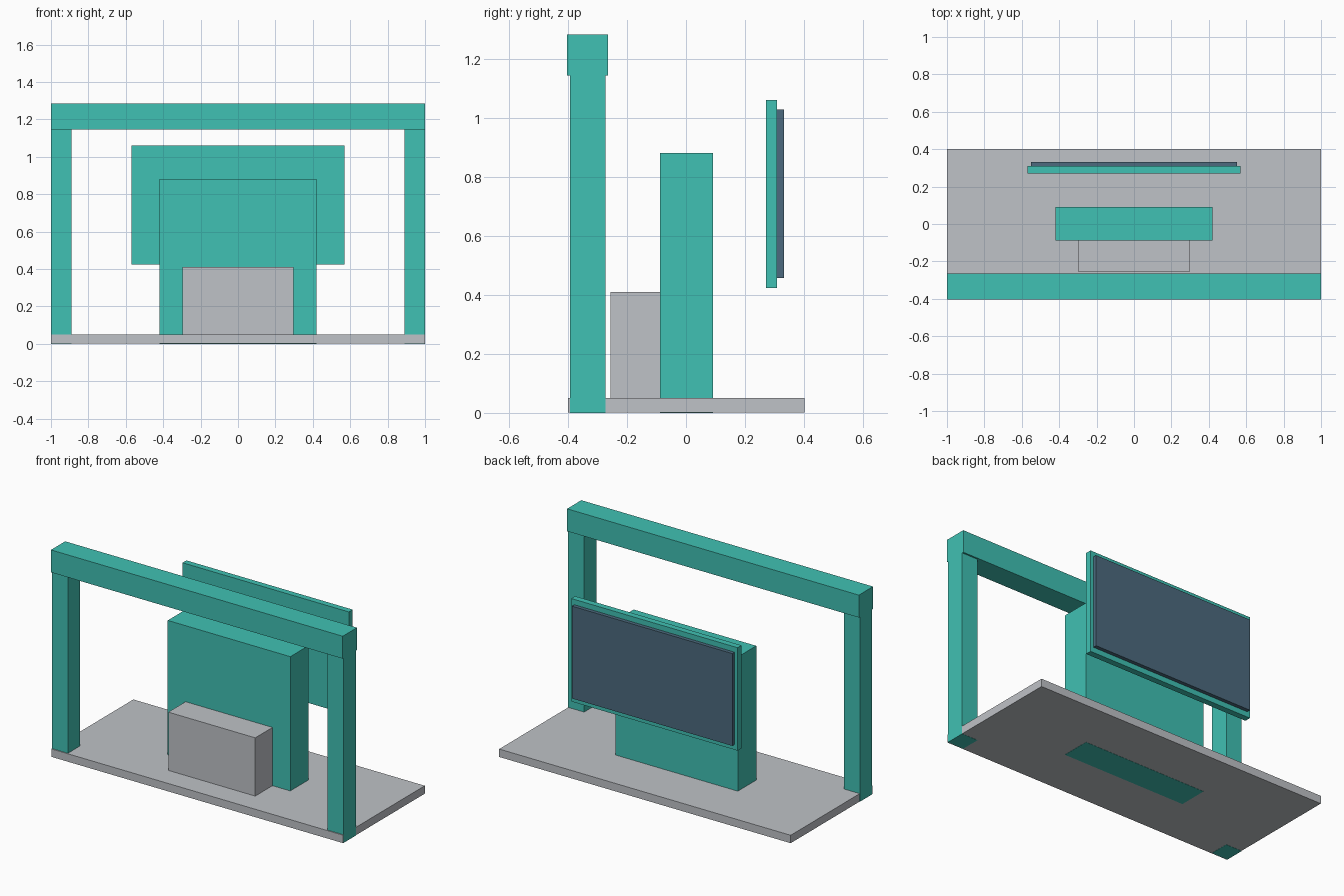
import bpy

cube = bpy.data.objects.get("Cube")
if cube:
    bpy.data.objects.remove(cube, do_unlink=True)


def make_material(name, color):
    mat = bpy.data.materials.new(name)
    mat.use_nodes = True
    mat.diffuse_color = color
    bsdf = next(n for n in mat.node_tree.nodes if n.type == 'BSDF_PRINCIPLED')
    bsdf.inputs["Base Color"].default_value = color
    return mat


teal = make_material("teal", (0.051, 0.533, 0.451, 1))
grey = make_material("light_grey", (0.52, 0.54, 0.57, 1))
slate = make_material("slate_blue", (0.072, 0.144, 0.209, 1))


def box(name, xs, ys, zs, mat):
    """Box spanning the given (min, max) ranges."""
    spans = (xs, ys, zs)
    bpy.ops.mesh.primitive_cube_add(size=1, location=[(a + b) / 2 for a, b in spans])
    obj = bpy.context.object
    obj.name = obj.data.name = name
    obj.scale = [b - a for a, b in spans]
    bpy.ops.object.transform_apply(location=False, rotation=False, scale=True)
    obj.data.materials.append(mat)
    return obj


# Floor slab, a hair inside the uprights so their faces stay clean
box("base_platform", (-0.999, 0.999), (-0.4, 0.402), (0.001, 0.05), grey)

# Gateway: two posts and a crossbeam
box("left_post", (0.89, 1), (-0.394, -0.274), (0, 1.145), teal)
box("right_post", (-1, -0.89), (-0.394, -0.274), (0, 1.145), teal)
box("crossbeam", (-1, 1), (-0.403, -0.264), (1.145, 1.284), teal)

# Tall cabinet with the low counter in front of it
box("cabinet", (-0.42, 0.42), (-0.088, 0.092), (0, 0.882), teal)
box("front_counter", (-0.298, 0.298), (-0.257, -0.088), (0.04, 0.411), grey)

# Floating display panel with its screen on the back
box("display_frame", (-0.57, 0.57), (0.271, 0.309), (0.424, 1.062), teal)
box("display_screen", (-0.55, 0.55), (0.309, 0.332), (0.457, 1.029), slate)
